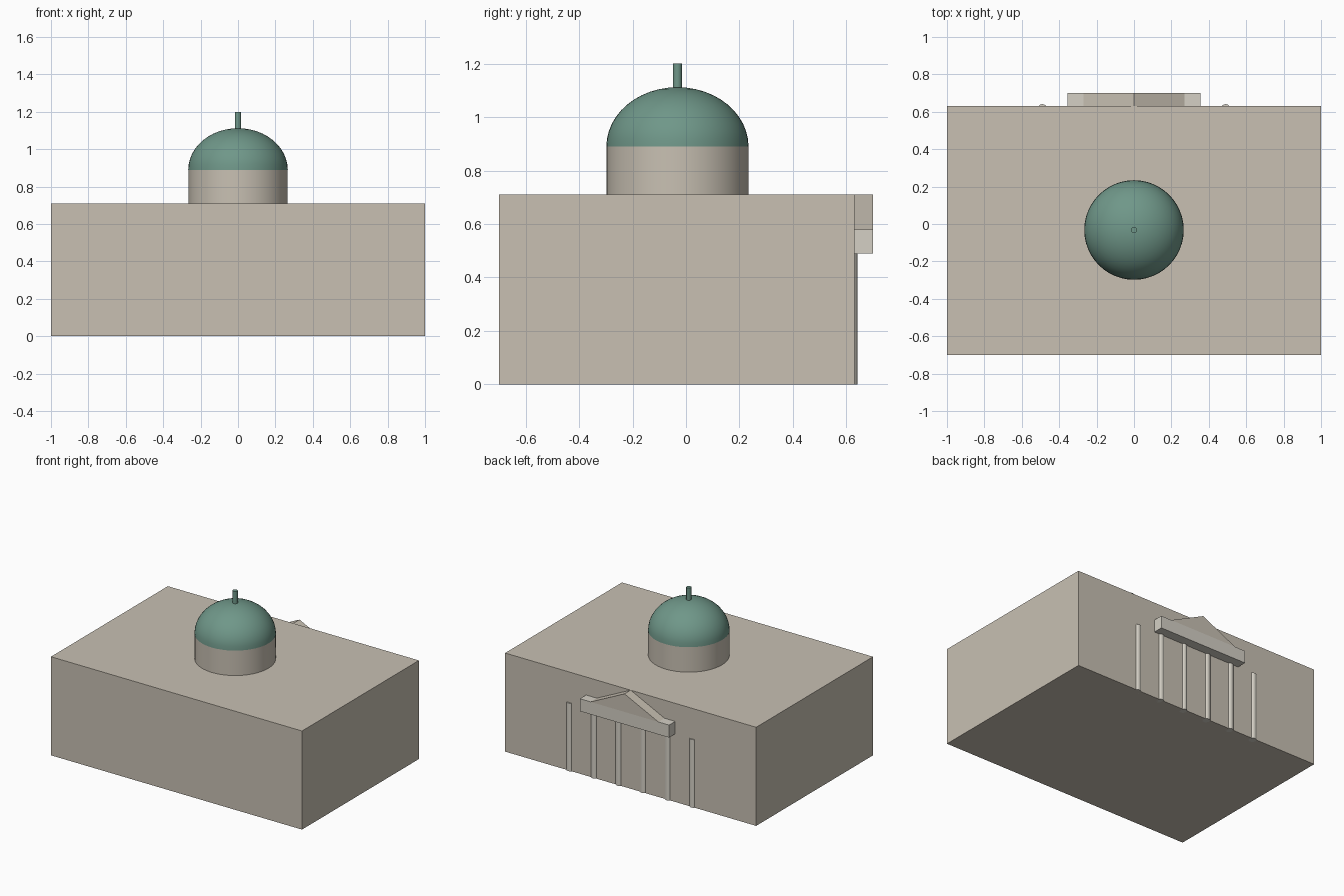
import bpy, bmesh, math

if "Cube" in bpy.data.objects:
    bpy.data.objects.remove(bpy.data.objects["Cube"])

def material(name, rgb):
    m = bpy.data.materials.new(name)
    m.diffuse_color = (*rgb, 1)
    m.use_nodes = True
    m.node_tree.nodes["Principled BSDF"].inputs["Base Color"].default_value = m.diffuse_color
    return m

stone = material("stone", (0.58, 0.53, 0.45))
pale_stone = material("pale_stone", (0.66, 0.63, 0.56))
copper = material("green_copper", (0.16, 0.31, 0.25))

def finish(bm, name, mat, smooth=False):
    bmesh.ops.recalc_face_normals(bm, faces=bm.faces)
    me = bpy.data.meshes.new(name)
    bm.to_mesh(me)
    bm.free()
    me.materials.append(mat)
    ob = bpy.data.objects.new(name, me)
    bpy.context.collection.objects.link(ob)
    if smooth:
        bpy.ops.object.select_all(action='DESELECT')
        ob.select_set(True)
        bpy.context.view_layer.objects.active = ob
        bpy.ops.object.shade_smooth_by_angle(angle=math.radians(35))
    return ob

def prism(name, outline, y0, y1, mat):
    """Extrude an x-z outline along y."""
    bm = bmesh.new()
    face = bm.faces.new([bm.verts.new((x, y0, z)) for x, z in outline])
    ext = bmesh.ops.extrude_face_region(bm, geom=[face])
    verts = [g for g in ext["geom"] if isinstance(g, bmesh.types.BMVert)]
    bmesh.ops.translate(bm, verts=verts, vec=(0, y1 - y0, 0))
    return finish(bm, name, mat)

def box(name, half_width, y0, y1, z0, z1, mat):
    w = half_width
    return prism(name, [(-w, z0), (w, z0), (w, z1), (-w, z1)], y0, y1, mat)

def cylinder(name, x, y, radius, z0, z1, sides, mat):
    bm = bmesh.new()
    bmesh.ops.create_cone(bm, cap_ends=True, segments=sides,
                          radius1=radius, radius2=radius, depth=z1 - z0)
    bmesh.ops.translate(bm, verts=bm.verts, vec=(x, y, (z0 + z1) / 2))
    return finish(bm, name, mat, True)

# main block
FACADE = 0.63
box("main_block", 1.0, -0.70, FACADE, 0, 0.71, stone)

# drum, dome and finial
CY, R = -0.032, 0.265
cylinder("drum", 0, CY, R, 0.70, 0.89, 48, stone)

bm = bmesh.new()
bmesh.ops.create_uvsphere(bm, u_segments=48, v_segments=24, radius=1)
bmesh.ops.bisect_plane(bm, geom=bm.verts[:] + bm.edges[:] + bm.faces[:],
                       plane_co=(0, 0, 0), plane_no=(0, 0, 1), clear_inner=True)
bmesh.ops.holes_fill(bm, edges=[e for e in bm.edges if e.is_boundary])
bmesh.ops.scale(bm, verts=bm.verts, vec=(R + 0.001, R + 0.001, 0.222))
bmesh.ops.translate(bm, verts=bm.verts, vec=(0, CY, 0.89))
finish(bm, "dome", copper, True)
cylinder("finial", 0, CY, 0.017, 1.10, 1.20, 12, copper)

# portico on the back wall: beam, gable and six half-sunk columns
box("entablature", 0.355, FACADE - 0.01, 0.70, 0.49, 0.58, pale_stone)
prism("pediment", [(-0.27, 0.58), (0.27, 0.58), (0, 0.71)], FACADE, 0.70, stone)
for i in range(6):
    cylinder(f"column_{i + 1}", -0.49 + 0.196 * i, 0.615, 0.026, 0, 0.49, 16, pale_stone)
